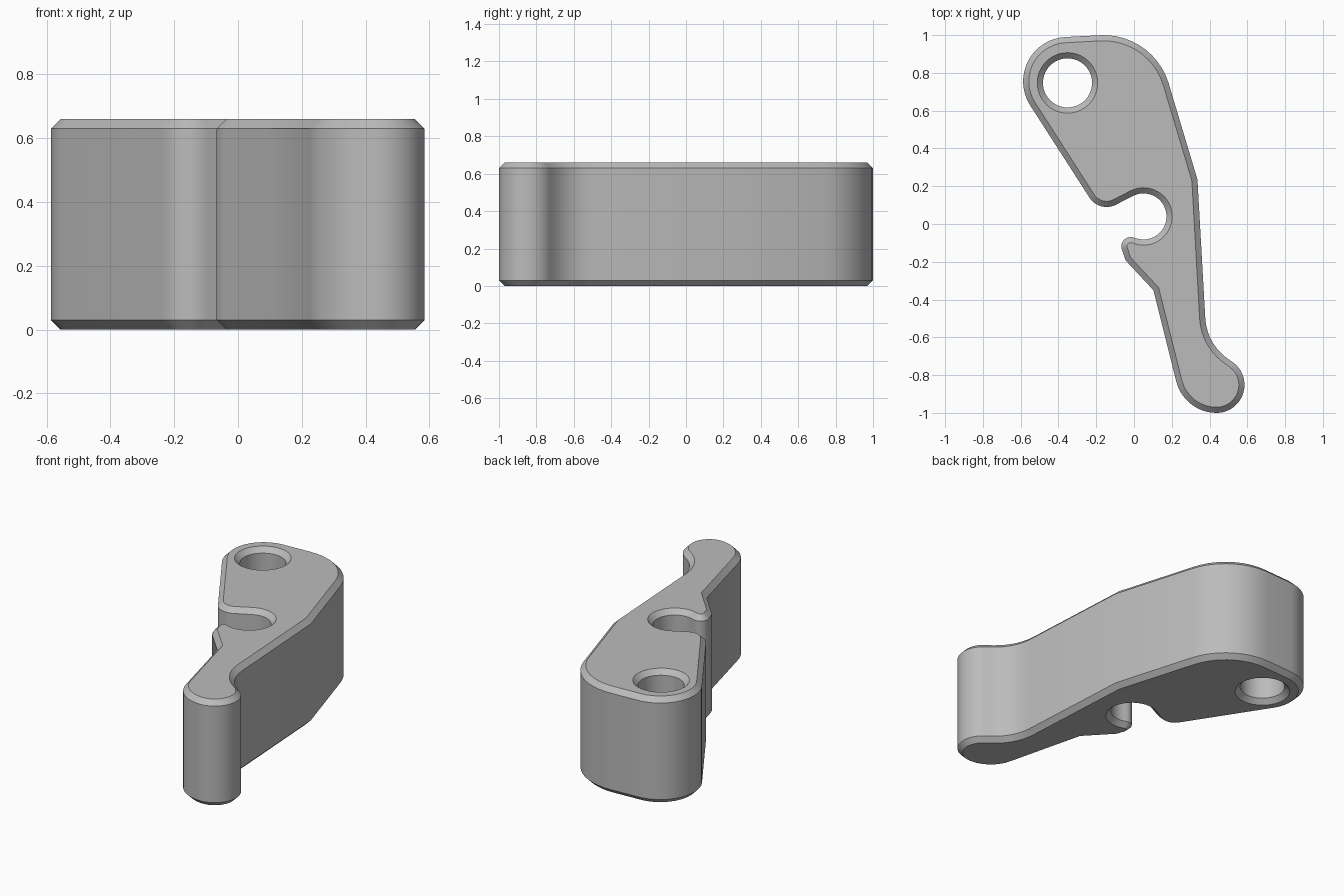
import bpy, bmesh, math
from mathutils import Vector

HEIGHT = 0.66
CHAMFER = 0.03

if "Cube" in bpy.data.objects:
    bpy.data.objects.remove(bpy.data.objects["Cube"], do_unlink=True)

grey = bpy.data.materials.new("plain grey")
grey.use_nodes = True
colour = (0.5, 0.5, 0.5, 1)
grey.diffuse_color = colour
grey.node_tree.nodes["Principled BSDF"].inputs["Base Color"].default_value = colour


def arc(x, y, r, start, end):
    """Points on an arc, in degrees; a falling angle makes a hollow curve."""
    n = max(4, round(abs(end - start) / 7))
    angles = [math.radians(start + (end - start) * i / n) for i in range(n + 1)]
    return [Vector((x + r * math.cos(a), y + r * math.sin(a))) for a in angles]


def tidy(points):
    """Drop points that nearly coincide with the one before."""
    return [p for i, p in enumerate(points) if (p - points[i - 1]).length > 0.006]


def inset(points, d):
    """Shift a closed loop to its left by d, keeping corners mitred."""
    out = []
    for i, p in enumerate(points):
        a = (p - points[i - 1]).normalized()
        b = (points[(i + 1) % len(points)] - p).normalized()
        na, nb = Vector((-a.y, a.x)), Vector((-b.y, b.x))
        out.append(p + (na + nb) * d / (1 + na.dot(nb)))
    return out


# Lever outline, counter-clockwise
outline = tidy(
    arc(-0.352, 0.755, 0.235, 93, 211)        # rounded pivot end
    + arc(-0.145, 0.198, 0.108, 211, 298)     # bump above the notch
    + arc(0.05, 0.04, 0.122, 118, -113.4)     # round notch
    + arc(-0.018, -0.118, 0.049, 66.6, 200)   # hook tip
    + [Vector((-0.045, -0.192)), Vector((0.103, -0.351))]
    + arc(0.437, -0.78, 0.22, 195, 270)       # foot
    + arc(0.437, -0.852, 0.148, 270, 419)
    + arc(0.656, -0.484, 0.279, 239, 183.3)   # hollow above the foot
    + [Vector((0.336, 0.235))]
    + arc(-0.161, 0.64, 0.36, 17, 93)         # shoulder
)
# Pivot hole, clockwise
hole = tidy(arc(-0.352, 0.747, 0.13, 360, 0))

bm = bmesh.new()
caps = ([], [])
for loop in (outline, hole):
    small = inset(loop, CHAMFER)
    levels = ((small, 0), (loop, CHAMFER), (loop, HEIGHT - CHAMFER), (small, HEIGHT))
    rings = [[bm.verts.new((p.x, p.y, z)) for p in pts] for pts, z in levels]
    n = len(loop)
    # Chamfers and wall
    for low, high in zip(rings, rings[1:]):
        for i in range(n):
            j = (i + 1) % n
            bm.faces.new((low[i], low[j], high[j], high[i]))
    for cap, ring in zip(caps, (rings[0], rings[-1])):
        cap += [bm.edges.get((ring[i - 1], ring[i])) for i in range(n)]

# Flat top and bottom, pierced by the hole
for cap in caps:
    bmesh.ops.triangle_fill(bm, edges=cap, use_beauty=True)
bmesh.ops.recalc_face_normals(bm, faces=bm.faces)

mesh = bpy.data.meshes.new("lever")
bm.to_mesh(mesh)
bm.free()
mesh.materials.append(grey)
lever = bpy.data.objects.new("lever", mesh)
bpy.context.collection.objects.link(lever)

bpy.ops.object.select_all(action="DESELECT")
lever.select_set(True)
bpy.context.view_layer.objects.active = lever
bpy.ops.object.shade_smooth_by_angle(angle=math.radians(30))
